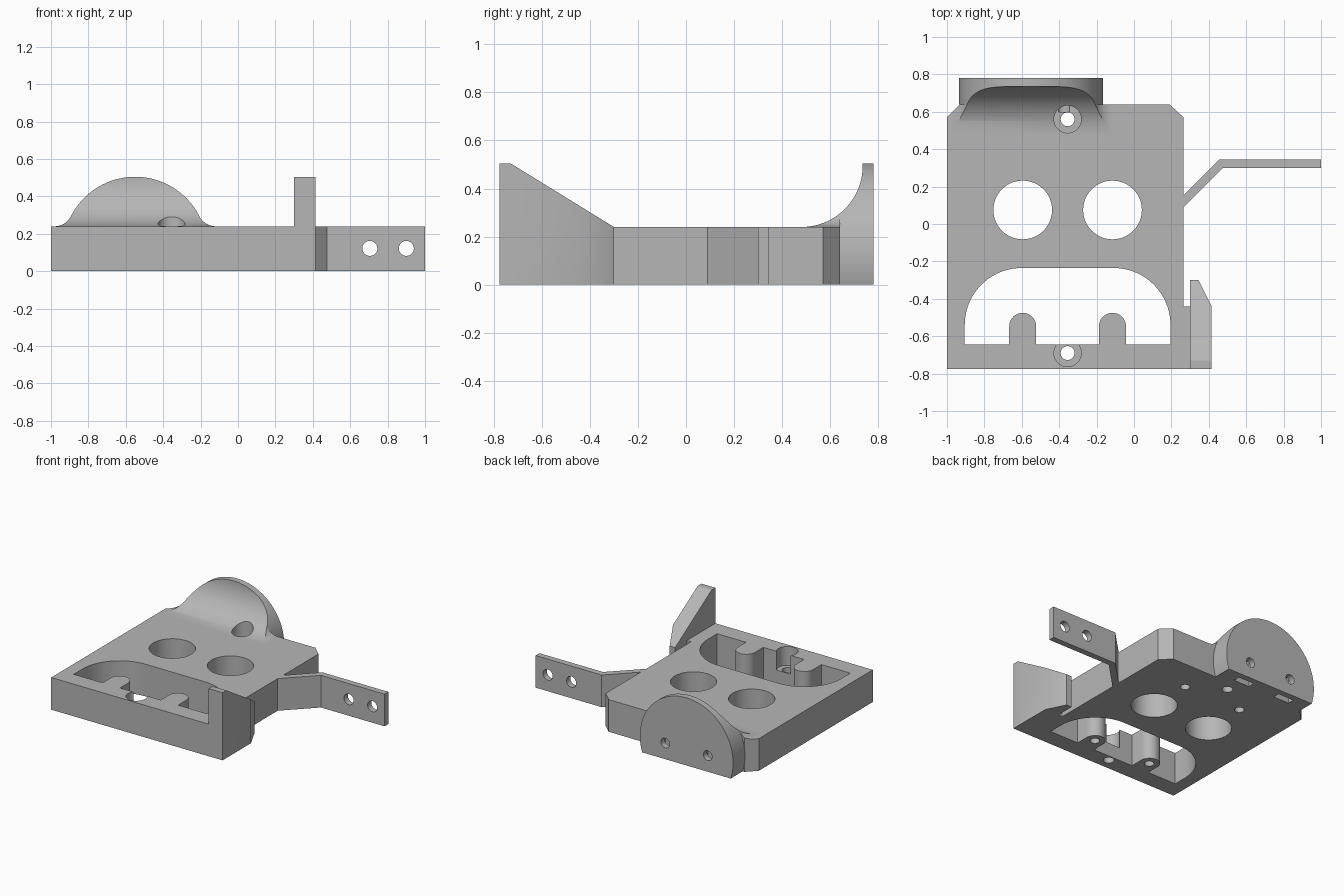
import bpy, bmesh, math

cube = bpy.data.objects.get("Cube")
if cube:
    bpy.data.objects.remove(cube, do_unlink=True)

GREY = (0.47, 0.47, 0.47, 1)
mat = bpy.data.materials.new("plain grey")
mat.use_nodes = True
mat.diffuse_color = GREY
bsdf = next(n for n in mat.node_tree.nodes if n.type == 'BSDF_PRINCIPLED')
bsdf.inputs["Base Color"].default_value = GREY

H = 0.24                   # plate thickness
BACK = 0.64                # back edge of the plate
SCREW_X = -0.355
BORE_X = (-0.595, -0.115)  # the two large bores share x with tabs and pilot holes


def arc(cx, cy, r, a0, a1, n=24):
    """Points on an arc, angles in degrees."""
    angles = [math.radians(a0 + (a1 - a0) * i / n) for i in range(n + 1)]
    return [(cx + r * math.cos(a), cy + r * math.sin(a)) for a in angles]


def prism(name, pts, lo, hi, axis='Z'):
    """Extrude a 2D outline between lo and hi along an axis."""
    place = {'X': lambda u, v, w: (w, u, v),
             'Y': lambda u, v, w: (u, w, v),
             'Z': lambda u, v, w: (u, v, w)}[axis]
    bm = bmesh.new()
    low = [bm.verts.new(place(u, v, lo)) for u, v in pts]
    high = [bm.verts.new(place(u, v, hi)) for u, v in pts]
    bm.faces.new(low)
    bm.faces.new(high)
    for i in range(len(pts)):
        j = (i + 1) % len(pts)
        bm.faces.new((low[i], low[j], high[j], high[i]))
    bmesh.ops.recalc_face_normals(bm, faces=bm.faces)
    mesh = bpy.data.meshes.new(name)
    bm.to_mesh(mesh)
    bm.free()
    mesh.materials.append(mat)
    ob = bpy.data.objects.new(name, mesh)
    bpy.context.collection.objects.link(ob)
    return ob


def rod(u, v, r, lo, hi, axis='Z'):
    return prism("cutter", arc(u, v, r, 0, 352.5, 47), lo, hi, axis)


def boolean(ob, cutter, op='DIFFERENCE'):
    """Apply a boolean and discard the cutter."""
    cutter.hide_render = True
    mod = ob.modifiers.new("cut", 'BOOLEAN')
    mod.operation, mod.object, mod.solver = op, cutter, 'EXACT'
    bpy.context.view_layer.objects.active = ob
    bpy.ops.object.modifier_apply(modifier=mod.name)
    bpy.data.objects.remove(cutter, do_unlink=True)


def screw_hole(ob, y):
    """Counterbored through hole."""
    boolean(ob, rod(SCREW_X, y, 0.073, 0.1, 0.7))
    boolean(ob, rod(SCREW_X, y, 0.037, -0.1, 0.15))


# Base plate with chamfered back corners and a bridge to the side wall
outline = [(-1, -0.775), (0.3, -0.775), (0.3, -0.44), (0.265, -0.44),
           (0.265, 0.57), (0.19, BACK), (-0.93, BACK), (-1, 0.57)]
base = prism("base_plate", outline, 0, H)

# Arched window with two round-ended tabs on its straight edge
window = [(-0.905, -0.645)]
for x in BORE_X:
    window += [(x - 0.072, -0.645)] + arc(x, -0.547, 0.072, 180, 0) + [(x + 0.072, -0.645)]
window += [(0.195, -0.645)] + arc(-0.11, -0.54, 0.305, 0, 90) + arc(-0.6, -0.54, 0.305, 90, 180)
boolean(base, prism("cutter", window, -0.1, 0.4))

# Large bores, and blind pilot holes from below
for x in BORE_X:
    boolean(base, rod(x, 0.075, 0.157, -0.1, 0.4))
    for y in (0.4, -0.55):
        boolean(base, rod(x, y, 0.033, -0.1, 0.17))
for y in (0.56, -0.69):
    screw_hole(base, y)

# Round back flange, flat at the bottom, with a concave front
CX, CZ, R = -0.55, 0.12, 0.385
foot = math.degrees(math.asin(CZ / R))
flange = prism("back_flange", arc(CX, CZ, R, -foot, 180 + foot, 64), BACK, 0.78, 'Y')
hollow = arc(0.48, 0.495, 0.255, -90, 0, 32) + [(0.735, 0.7), (0.3, 0.7), (0.3, H)]
boolean(flange, prism("cutter", hollow, -1.2, 0.2, 'X'))

# Saddle blending the flange into the plate, flared at both sides
RF = 0.1
reach = math.sqrt((R + RF) ** 2 - (H + RF - CZ) ** 2)
touch = math.degrees(math.atan2(H + RF - CZ, reach))
profile = (arc(CX + reach, H + RF, RF, 270, 180 + touch, 12)
           + arc(CX, CZ, R, touch, 180 - touch, 48)[1:-1]
           + arc(CX - reach, H + RF, RF, -touch, -90, 12))
saddle = prism("flange_saddle", profile, 0.47, BACK, 'Y')
boolean(saddle, prism("cutter", hollow, -1.2, 0.2, 'X'))
boolean(saddle, prism("cutter", outline, 0.1, 0.8), 'INTERSECT')
boolean(saddle, rod(SCREW_X, 0.56, 0.073, 0.1, 0.7))

# Flange bolt holes with nut slots opening downwards
for x in (CX - 0.175, CX + 0.175):
    for part in (flange, base):
        boolean(part, rod(x, 0.12, 0.036, 0.6, 0.9, 'Y'))
    slot = [(x - 0.065, 0.685), (x + 0.065, 0.685), (x + 0.065, 0.735), (x - 0.065, 0.735)]
    boolean(flange, prism("cutter", slot, -0.1, 0.19))

# Side wall with a sloping top
wall = prism("side_wall", [(0.3, -0.775), (0.415, -0.775), (0.415, -0.44),
                           (0.345, -0.3), (0.3, -0.3)], 0, 0.505)
slope = [(-0.73, 0.505), (-0.3, H), (-0.2, H), (-0.2, 0.7), (-0.73, 0.7)]
boolean(wall, prism("cutter", slope, 0.2, 0.5, 'X'))

# Bent side arm with two mounting holes
arm = prism("side_arm", [(0.265, 0.09), (0.475, 0.3), (1, 0.3), (1, 0.345),
                         (0.455, 0.345), (0.265, 0.155)], 0, H)
for x in (0.705, 0.9):
    boolean(arm, rod(x, 0.122, 0.04, 0.2, 0.5, 'Y'))

# Smooth the curved faces, keep the edges sharp
bpy.ops.object.select_all(action='DESELECT')
for ob in (base, flange, saddle, wall, arm):
    ob.select_set(True)
bpy.context.view_layer.objects.active = base
bpy.ops.object.shade_smooth_by_angle(angle=math.radians(30))
